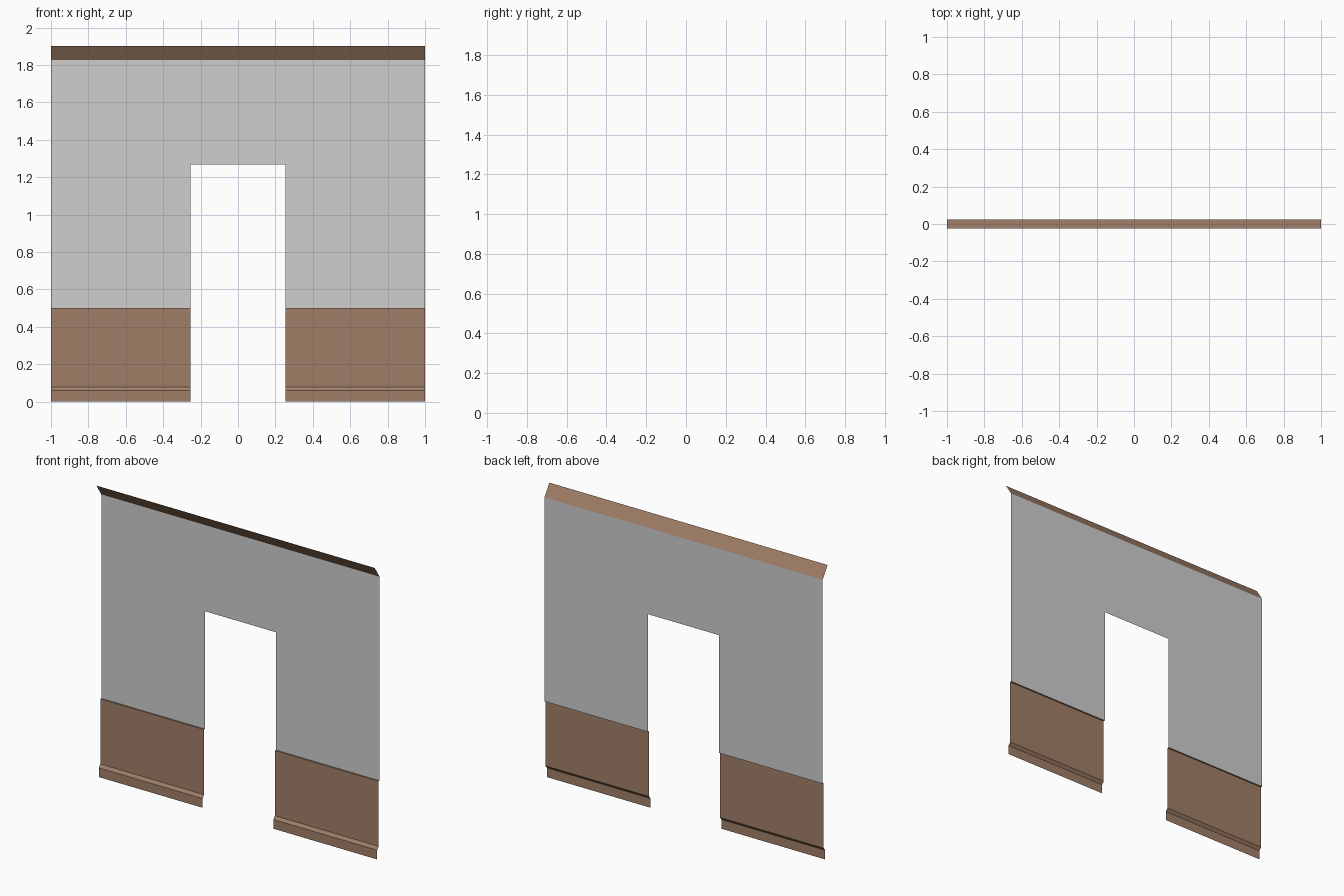
import bpy

if "Cube" in bpy.data.objects:
    bpy.data.objects.remove(bpy.data.objects["Cube"])

HALF = 1.0        # half the wall width
DOOR = 0.254      # half the doorway width
DOOR_TOP = 1.267
RAIL = 0.502      # top of the panelling
WALL_TOP = 1.827
TOP = 1.903
BACK, PANEL, BASE, FRONT = 0.025, 0.015, 0.0, -0.025


def material(name, color):
    mat = bpy.data.materials.new(name)
    mat.diffuse_color = (*color, 1.0)
    mat.use_nodes = True
    mat.node_tree.nodes["Principled BSDF"].inputs["Base Color"].default_value = mat.diffuse_color
    return mat


plaster = material("grey plaster", (0.62, 0.62, 0.62))
wood = material("brown wood", (0.352, 0.212, 0.136))


def sheet(name, verts, faces, mat):
    mesh = bpy.data.meshes.new(name)
    mesh.from_pydata(verts, [], faces)
    mesh.materials.append(mat)
    mesh.update()
    obj = bpy.data.objects.new(name, mesh)
    bpy.context.collection.objects.link(obj)
    return obj


def strip(name, profile, x0, x1, mat):
    """Sweep an open (y, z) profile from x0 to x1, facing the front."""
    verts = [(x, y, z) for y, z in profile for x in (x0, x1)]
    faces = [(2 * i, 2 * i + 1, 2 * i + 3, 2 * i + 2)
             for i in range(len(profile) - 1)]
    return sheet(name, verts, faces, mat)


# Plaster wall: one flat sheet around the doorway
outline = [(-HALF, RAIL), (-DOOR, RAIL), (-DOOR, DOOR_TOP), (DOOR, DOOR_TOP),
           (DOOR, RAIL), (HALF, RAIL), (HALF, WALL_TOP), (-HALF, WALL_TOP)]
sheet("plaster_wall", [(x, BACK, z) for x, z in outline],
      [tuple(range(len(outline)))], plaster)

# Panelling with stepped skirting and top ledge, either side of the doorway
panelling = [(BASE, 0.0), (BASE, 0.06), (PANEL, 0.079),
             (PANEL, RAIL), (BACK, RAIL)]
strip("left_panelling", panelling, -HALF, -DOOR, wood)
strip("right_panelling", panelling, DOOR, HALF, wood)

# Crown moulding leaning out to the front
strip("crown_moulding", [(BACK, WALL_TOP), (FRONT, TOP)], -HALF, HALF, wood)
